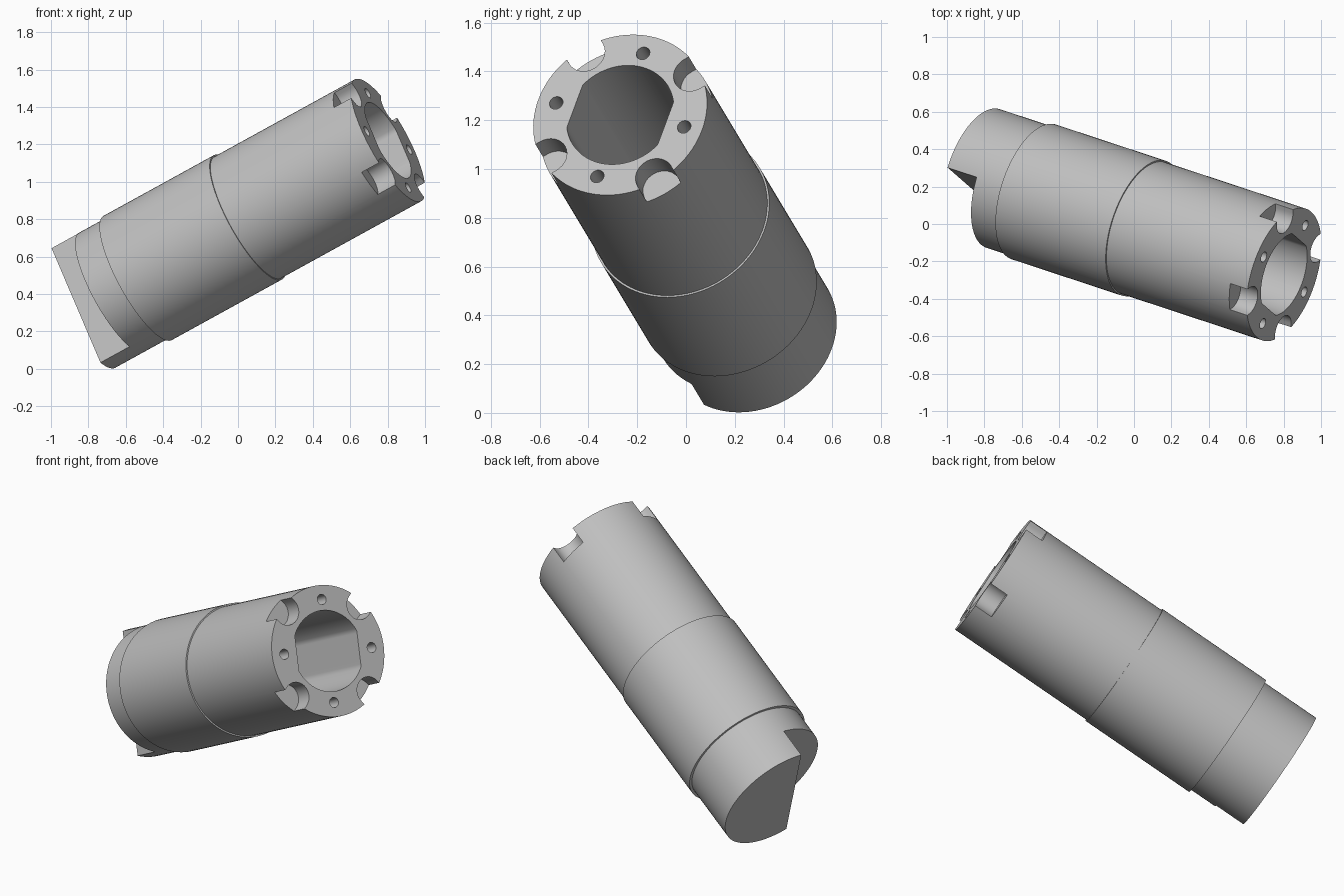
import bpy, bmesh
from math import sin, cos, pi
from mathutils import Vector, Matrix

if "Cube" in bpy.data.objects:
    bpy.data.objects.remove(bpy.data.objects["Cube"], do_unlink=True)

# Tilted frame: local z runs along the axis, origin at the centre of the front face
axis = Vector((0.842, -0.278, 0.463)).normalized()
up = Vector((-0.375, 0.325, 0.868))
up = (up - axis * up.dot(axis)).normalized()
side = axis.cross(up)
frame = Matrix((up, side, axis)).transposed().to_4x4()
frame.translation = (0.802, -0.27, 1.222)

FRONT_R, MIDDLE_R, REAR_R = 0.371, 0.379, 0.363
MIDDLE_Z, REAR_Z, SHOULDER_Z, END_Z = -0.89, -1.59, -1.755, -1.94
SEGMENTS = 96


def circle(radius, cx=0, cy=0, count=SEGMENTS):
    return [(cx + radius * cos(2 * pi * i / count), cy + radius * sin(2 * pi * i / count))
            for i in range(count)]


def bridge(bm, a, b):
    n = len(a)
    for i in range(n):
        bm.faces.new((a[i], a[(i + 1) % n], b[(i + 1) % n], b[i]))


def prism(bm, outline, low, high):
    """Closed prism from a counter-clockwise outline."""
    a, b = [[bm.verts.new((x, y, z)) for x, y in outline] for z in (low, high)]
    bridge(bm, a, b)
    bm.faces.new(a[::-1])
    bm.faces.new(b)


def make_object(name, bm):
    bmesh.ops.recalc_face_normals(bm, faces=bm.faces[:])
    mesh = bpy.data.meshes.new(name)
    bm.to_mesh(mesh)
    bm.free()
    obj = bpy.data.objects.new(name, mesh)
    obj.matrix_world = frame
    bpy.context.collection.objects.link(obj)
    return obj


# Stepped round body
bm = bmesh.new()
profile = [(FRONT_R, 0), (FRONT_R, MIDDLE_Z), (MIDDLE_R, MIDDLE_Z),
           (MIDDLE_R, REAR_Z), (REAR_R, REAR_Z), (REAR_R, END_Z)]
rings = [[bm.verts.new((x, y, z)) for x, y in circle(r)] for r, z in profile]
for a, b in zip(rings, rings[1:]):
    bridge(bm, a, b)
bm.faces.new(rings[0])
bm.faces.new(rings[-1][::-1])
body = make_object("stepped_sleeve", bm)

# Cutters
bm = bmesh.new()

# Bore with two flats
prism(bm, [(x, max(-0.206, min(0.206, y))) for x, y in circle(0.229)], -1.4, 0.1)

# Four small holes, and four round-ended rim notches between them
slot = [(0.45, -0.08), (0.45, 0.08)]
slot += [(0.34 + 0.08 * cos(t), 0.08 * sin(t)) for t in [pi / 2 + pi * i / 16 for i in range(17)]]
for k in range(4):
    t = k * pi / 2
    prism(bm, circle(0.029, 0.29 * cos(t), 0.29 * sin(t), 24), -0.15, 0.1)
    t += pi / 4
    prism(bm, [(x * cos(t) - y * sin(t), x * sin(t) + y * cos(t)) for x, y in slot], -0.11, 0.1)

# Flat that leaves a D-shaped tab at the rear
prism(bm, [(-0.5, 0.09), (0.5, 0.09), (0.5, 0.5), (-0.5, 0.5)], -2.1, SHOULDER_Z)
cutter = make_object("cutter", bm)
cutter.hide_render = True

# Cut, then drop the cutter
cut = body.modifiers.new("cuts", "BOOLEAN")
cut.operation = "DIFFERENCE"
cut.solver = "EXACT"
cut.object = cutter
bpy.ops.object.select_all(action="DESELECT")
body.select_set(True)
bpy.context.view_layer.objects.active = body
bpy.ops.object.modifier_apply(modifier=cut.name)
bpy.data.objects.remove(cutter, do_unlink=True)
bpy.ops.object.shade_smooth_by_angle(angle=pi / 6)

# Single grey
grey = bpy.data.materials.new("plain_grey")
grey.use_nodes = True
colour = (0.52, 0.52, 0.52, 1)
grey.diffuse_color = colour
grey.node_tree.nodes["Principled BSDF"].inputs["Base Color"].default_value = colour
body.data.materials.clear()
body.data.materials.append(grey)
